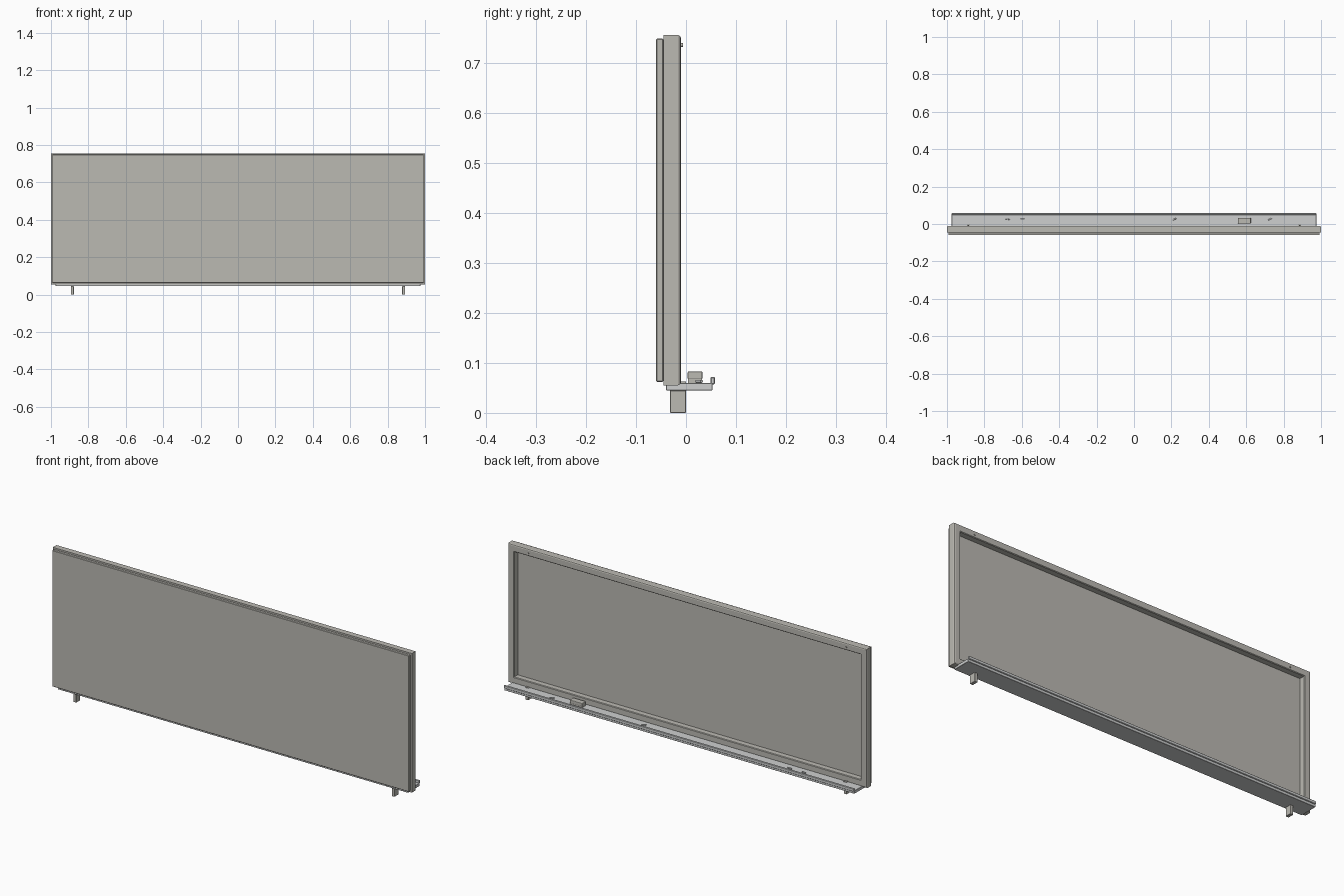
import bpy
import bmesh
from math import pi
from mathutils import Matrix, Vector

if "Cube" in bpy.data.objects:
    bpy.data.objects.remove(bpy.data.objects["Cube"], do_unlink=True)


def material(name, color):
    m = bpy.data.materials.new(name)
    m.use_nodes = True
    m.diffuse_color = (*color, 1)
    m.node_tree.nodes["Principled BSDF"].inputs["Base Color"].default_value = (*color, 1)
    return m


GREY = material("warm grey", (0.5, 0.49, 0.45))
LIGHT = material("light metal grey", (0.62, 0.63, 0.63))


def finish(name, bm, mat, bevel=0, segments=1):
    bmesh.ops.recalc_face_normals(bm, faces=bm.faces)
    if bevel:
        bmesh.ops.bevel(bm, geom=bm.edges[:], offset=bevel, segments=segments,
                        profile=0.5, affect='EDGES', clamp_overlap=True)
    mesh = bpy.data.meshes.new(name)
    bm.to_mesh(mesh)
    bm.free()
    mesh.materials.append(mat)
    obj = bpy.data.objects.new(name, mesh)
    bpy.context.collection.objects.link(obj)
    return obj


def box(name, x, y, z, mat, bevel=0, segments=1):
    """Box from (min, max) ranges."""
    bm = bmesh.new()
    bmesh.ops.create_cube(bm, size=1)
    for v in bm.verts:
        v.co = Vector(r[0] if c < 0 else r[1] for c, r in zip(v.co, (x, y, z)))
    return finish(name, bm, mat, bevel, segments)


def rod(name, center, radius, length, rotation, mat):
    bm = bmesh.new()
    bmesh.ops.create_cone(bm, cap_ends=True, segments=12, radius1=radius,
                          radius2=radius, depth=length,
                          matrix=Matrix.Translation(center) @ rotation)
    return finish(name, bm, mat)


# Mitred frame: a rounded rail section swept round the four corners
LOW, HIGH, WIDTH = 0.055, 0.755, 0.035
section = [(0, -0.045), (0, -0.016), (0.002, -0.012), (0.006, -0.01),
           (WIDTH - 0.003, -0.01), (WIDTH, -0.013), (WIDTH, -0.045)]
bm = bmesh.new()
rings = []
for sx, sz in ((-1, -1), (1, -1), (1, 1), (-1, 1)):
    rings.append([bm.verts.new((sx * (1 - d), y, LOW + d if sz < 0 else HIGH - d))
                  for d, y in section])
for i in range(4):
    a, b = rings[i], rings[(i + 1) % 4]
    for j in range(len(section)):
        k = (j + 1) % len(section)
        bm.faces.new((a[j], a[k], b[k], b[j]))
finish("frame", bm, GREY)

# Backing panel and writing surface
box("backing_panel", (-0.993, 0.993), (-0.06, -0.045), (0.062, 0.748), GREY, 0.002)
box("writing_surface", (-0.968, 0.968), (-0.046, -0.04), (0.085, 0.725), GREY)

# Tray with a raised lip
box("tray", (-0.975, 0.975), (-0.04, 0.053), (0.045, 0.06), LIGHT, 0.001)
box("tray_lip", (-0.975, 0.975), (0.049, 0.058), (0.057, 0.072), LIGHT, 0.002)

# Feet, tray clips and frame screws
for side, sx in (("right", -1), ("left", 1)):
    x = sx * 0.886
    box("foot_" + side, (x - 0.008, x + 0.008), (-0.032, 0), (0, 0.045), GREY, 0.001)
    box("tray_clip_" + side, (x - 0.008, x + 0.008), (-0.015, 0), (0.058, 0.063), GREY)
    rod("frame_screw_" + side, (x, -0.009, 0.735), 0.004, 0.006,
        Matrix.Rotation(pi / 2, 4, 'X'), GREY)

# Eraser
box("eraser_felt", (0.557, 0.623), (0.004, 0.032), (0.06, 0.068), GREY)
box("eraser_body", (0.555, 0.625), (0.003, 0.033), (0.067, 0.083), GREY, 0.003, 2)

# Chalk pieces lying on the tray
for i, (x, angle) in enumerate(((-0.675, -0.2), (-0.597, 0), (0.217, 0.4), (0.727, 0.5))):
    turn = Matrix.Rotation(angle, 4, 'Z') @ Matrix.Rotation(pi / 2, 4, 'Y')
    rod("chalk_%d" % (i + 1), (x, 0.026, 0.063), 0.003, 0.022, turn, LIGHT)
